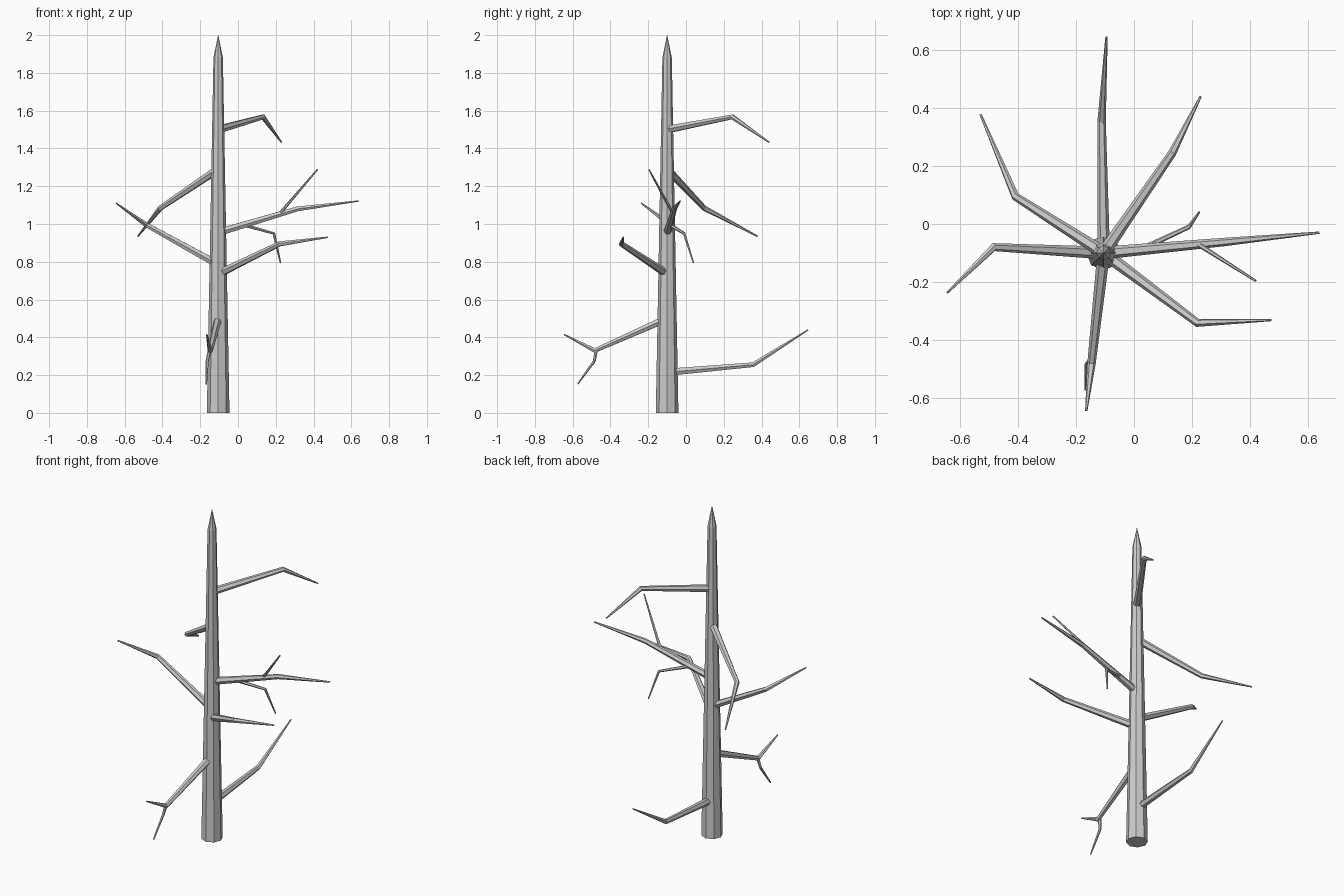
import bpy

if "Cube" in bpy.data.objects:
    bpy.data.objects.remove(bpy.data.objects["Cube"])


def limb(name, points, radii, resolution=1):
    """Tapered, faceted tube through a few points, converted to a mesh."""
    curve = bpy.data.curves.new(name, 'CURVE')
    curve.dimensions = '3D'
    curve.bevel_depth = 1.0
    curve.bevel_resolution = resolution      # sides = 4 + 2 * resolution
    curve.use_fill_caps = True
    spline = curve.splines.new('POLY')
    spline.points.add(len(points) - 1)
    for p, co, r in zip(spline.points, points, radii):
        p.co = (*co, 1.0)
        p.radius = r
    spline.use_smooth = False
    obj = bpy.data.objects.new(name, curve)
    bpy.context.collection.objects.link(obj)
    bpy.ops.object.select_all(action='DESELECT')
    obj.select_set(True)
    bpy.context.view_layer.objects.active = obj
    bpy.ops.object.convert(target='MESH')
    for poly in bpy.context.object.data.polygons:
        poly.use_smooth = False


CX, CY = -0.105, -0.10

# Trunk: eight-sided, tapering to a pointed tip
limb("trunk", [(CX, CY, 0), (CX, CY, 1.88), (CX, CY, 2.0)],
     [0.06, 0.025, 0.001], resolution=2)

# Main branches: height on the trunk axis, elbow, tip
branches = {
    "back_low_branch": (0.215, (-0.112, 0.355, 0.255), (-0.095, 0.647, 0.44)),
    "front_low_branch": (0.50, (-0.147, -0.483, 0.33), (-0.165, -0.645, 0.415)),
    "front_right_branch": (0.735, (0.22, -0.342, 0.895), (0.475, -0.332, 0.93)),
    "left_branch": (0.785, (-0.485, -0.08, 0.995), (-0.645, -0.237, 1.11)),
    "right_branch": (0.955, (0.315, -0.062, 1.08), (0.64, -0.03, 1.122)),
    "back_left_branch": (1.29, (-0.41, 0.095, 1.085), (-0.53, 0.378, 0.935)),
    "back_right_branch": (1.50, (0.132, 0.245, 1.567), (0.23, 0.44, 1.433)),
}
for name, (z, elbow, tip) in branches.items():
    limb(name, [(CX, CY, z), elbow, tip], [0.022, 0.0145, 0.004])

# Thin twigs growing from the branches
limb("right_upper_twig", [(0.225, -0.072, 1.06), (0.42, -0.196, 1.288)],
     [0.009, 0.004])
limb("right_lower_twig",
     [(0.03, -0.085, 0.995), (0.19, -0.01, 0.95), (0.225, 0.04, 0.793)],
     [0.010, 0.008, 0.004])
limb("front_low_twig",
     [(-0.15, -0.475, 0.335), (-0.163, -0.485, 0.275), (-0.168, -0.573, 0.153)],
     [0.010, 0.008, 0.004])
